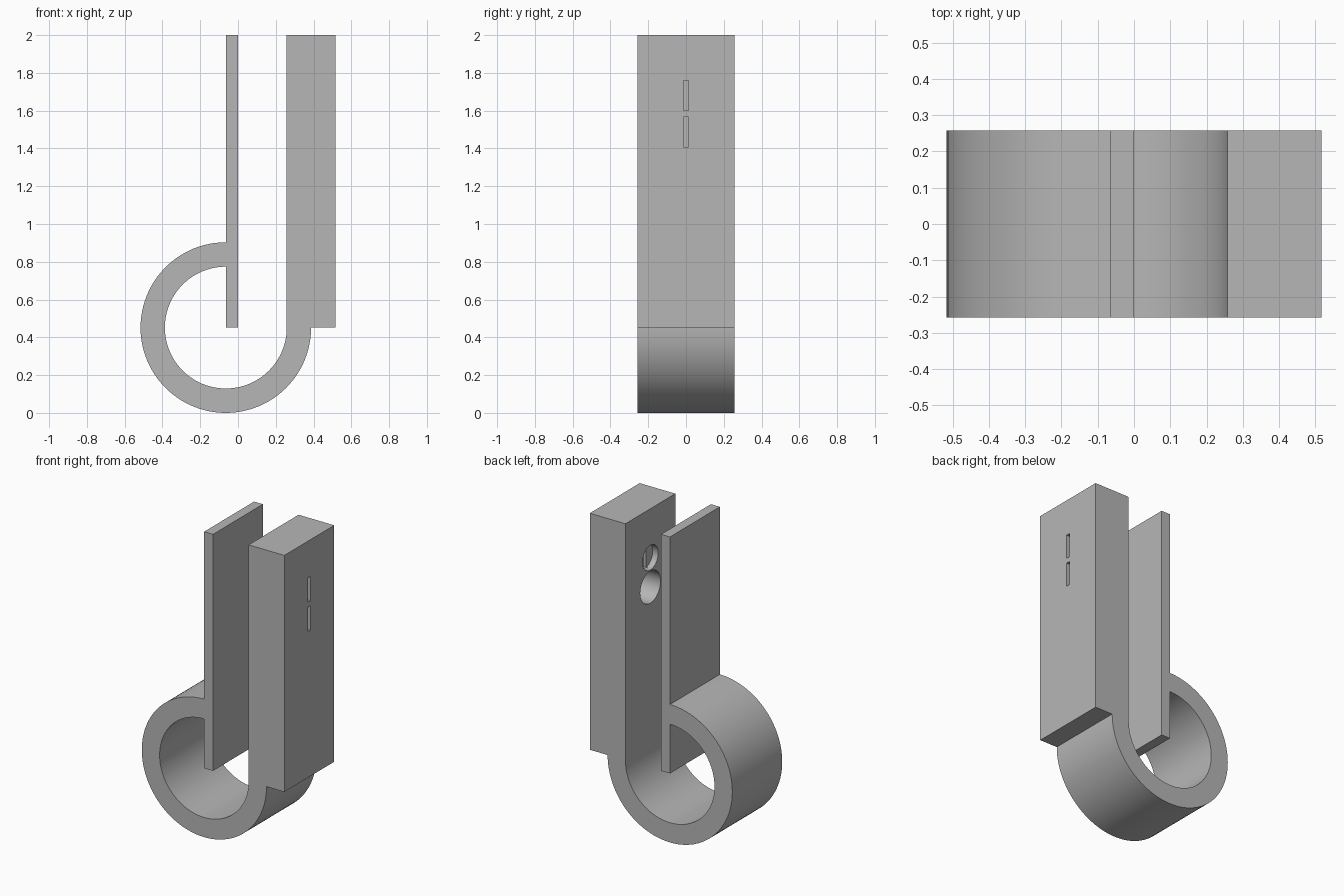
import bpy, bmesh
from math import sin, cos, pi

cube = bpy.data.objects.get("Cube")
if cube:
    bpy.data.objects.remove(cube, do_unlink=True)

U = 2 / 31            # wall module: every main size is a multiple of it
HALF = 4 * U          # half the depth
CX, CZ = -U, 7 * U    # ring centre

grey = bpy.data.materials.new("plain grey")
grey.use_nodes = True
colour = (0.47, 0.47, 0.47, 1)
grey.diffuse_color = colour
grey.node_tree.nodes["Principled BSDF"].inputs["Base Color"].default_value = colour


def prism(name, points, origin, axis_u, axis_v, direction):
    """Extrude a flat outline along a direction into a closed solid."""
    bm = bmesh.new()
    verts = [bm.verts.new([o + a * p + b * q for o, a, b in zip(origin, axis_u, axis_v)])
             for p, q in points]
    face = bm.faces.new(verts)
    result = bmesh.ops.extrude_face_region(bm, geom=[face])
    moved = [g for g in result["geom"] if isinstance(g, bmesh.types.BMVert)]
    bmesh.ops.translate(bm, verts=moved, vec=direction)
    bmesh.ops.recalc_face_normals(bm, faces=bm.faces)
    mesh = bpy.data.meshes.new(name)
    bm.to_mesh(mesh)
    bm.free()
    mesh.materials.append(grey)
    obj = bpy.data.objects.new(name, mesh)
    bpy.context.collection.objects.link(obj)
    return obj


def arc(cx, cy, radius, start, end, steps):
    angles = [start + (end - start) * i / steps for i in range(steps + 1)]
    return [(cx + radius * cos(a), cy + radius * sin(a)) for a in angles]


# Clip body: thin strip, three-quarter ring and thick block as one outline
outline = [(0, CZ), (0, 2), (-U, 2)]
outline += arc(CX, CZ, 7 * U, pi / 2, 2 * pi, 72)
outline += [(8 * U, CZ), (8 * U, 2), (4 * U, 2)]
outline += arc(CX, CZ, 5 * U, 2 * pi, pi / 2, 72)
outline += [(-U, CZ)]
clip = prism("clip_body", outline, (0, -HALF, 0), (1, 0, 0), (0, 0, 1), (0, 2 * HALF, 0))


# Round pockets on the inner face, each with a narrow slot through to the outside
def cut(name, points, x, z, depth):
    cutter = prism(name, points, (x, 0, z), (0, 1, 0), (0, 0, 1), (depth, 0, 0))
    cutter.hide_render = True
    mod = clip.modifiers.new(name, "BOOLEAN")
    mod.operation = "DIFFERENCE"
    mod.solver = "EXACT"
    mod.object = cutter
    bpy.context.view_layer.objects.active = clip
    bpy.ops.object.modifier_apply(modifier=name)
    bpy.data.objects.remove(cutter, do_unlink=True)


inner = 4 * U
for label, z, radius, depth in (("upper", 1.68, 0.081, 0.04), ("lower", 1.487, 0.105, 0.19)):
    circle = arc(0, 0, radius, 0, 2 * pi, 48)[:-1]
    cut(label + "_pocket", circle, inner - 0.02, z, depth + 0.02)
    w, h = 0.013, 0.08
    slot = [(-w, -h), (w, -h), (w, h), (-w, h)]
    cut(label + "_slot", slot, inner + depth - 0.01, z, 0.3 - depth)

# Smooth the curved walls, keep the corners sharp
bpy.ops.object.select_all(action="DESELECT")
clip.select_set(True)
bpy.context.view_layer.objects.active = clip
bpy.ops.object.shade_smooth_by_angle(angle=pi / 6)
